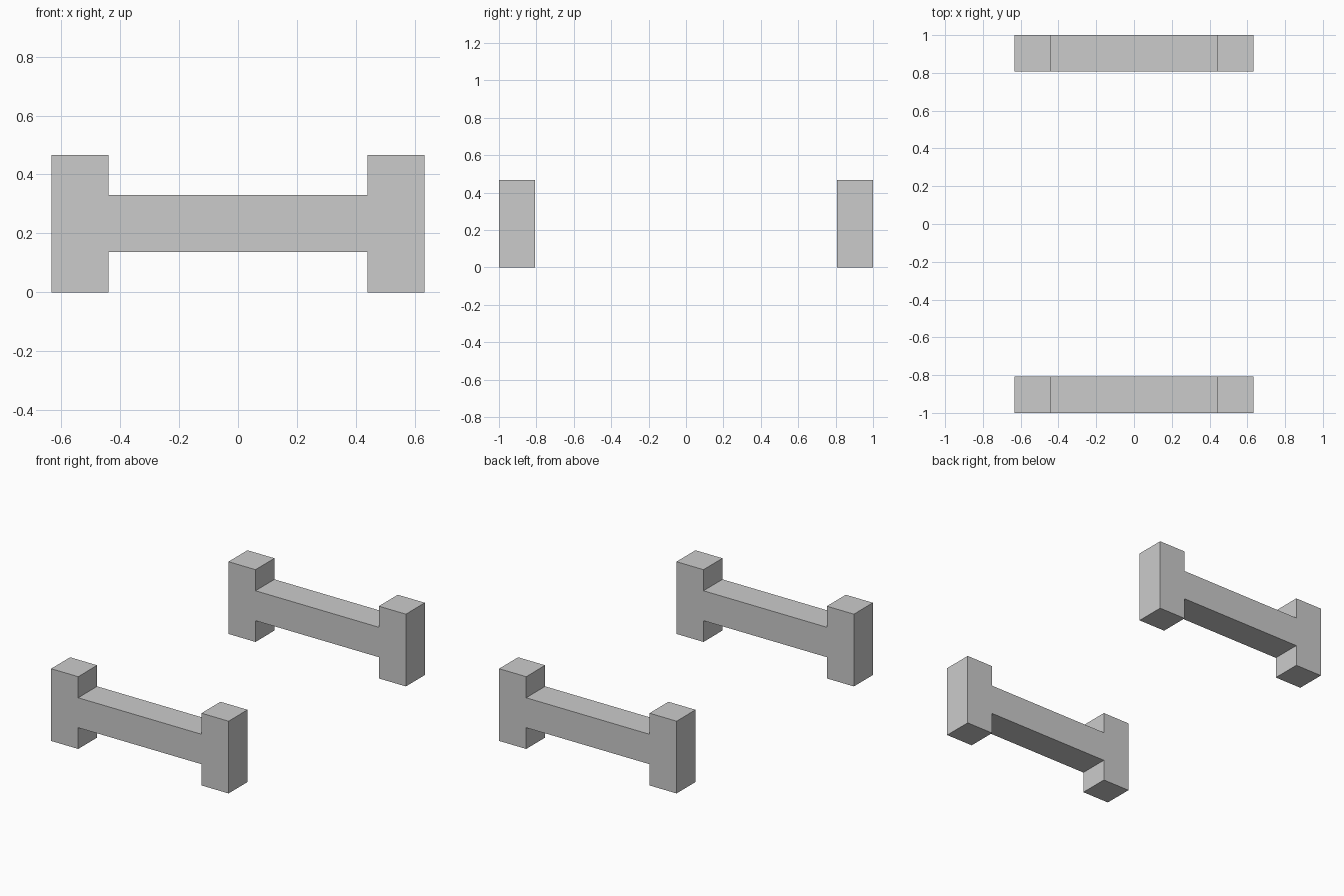
import bpy, bmesh

if "Cube" in bpy.data.objects:
    bpy.data.objects.remove(bpy.data.objects["Cube"])

HALF_X, POST, HEIGHT = 0.633, 0.193, 0.466
BAR_LOW, BAR_HIGH = 0.137, 0.33
inner = HALF_X - POST

# H-shaped outline seen from the front: two square posts joined by a crossbar
right = [(inner, BAR_LOW), (inner, 0), (HALF_X, 0),
         (HALF_X, HEIGHT), (inner, HEIGHT), (inner, BAR_HIGH)]
outline = right + [(-x, z) for x, z in reversed(right)]


def rail_frame(name, y_front, depth):
    """Extrude the outline backwards from y_front."""
    bm = bmesh.new()
    face = bm.faces.new([bm.verts.new((x, y_front, z)) for x, z in outline])
    ext = bmesh.ops.extrude_face_region(bm, geom=[face], use_keep_orig=True)
    moved = [v for v in ext["geom"] if isinstance(v, bmesh.types.BMVert)]
    bmesh.ops.translate(bm, verts=moved, vec=(0, depth, 0))
    bmesh.ops.recalc_face_normals(bm, faces=bm.faces)
    mesh = bpy.data.meshes.new(name)
    bm.to_mesh(mesh)
    bm.free()
    obj = bpy.data.objects.new(name, mesh)
    bpy.context.collection.objects.link(obj)
    return obj


# Matching frames at the front and back
rail_frame("front_post_and_rail", -1.0, POST)
rail_frame("back_post_and_rail", 1.0 - POST, POST)
